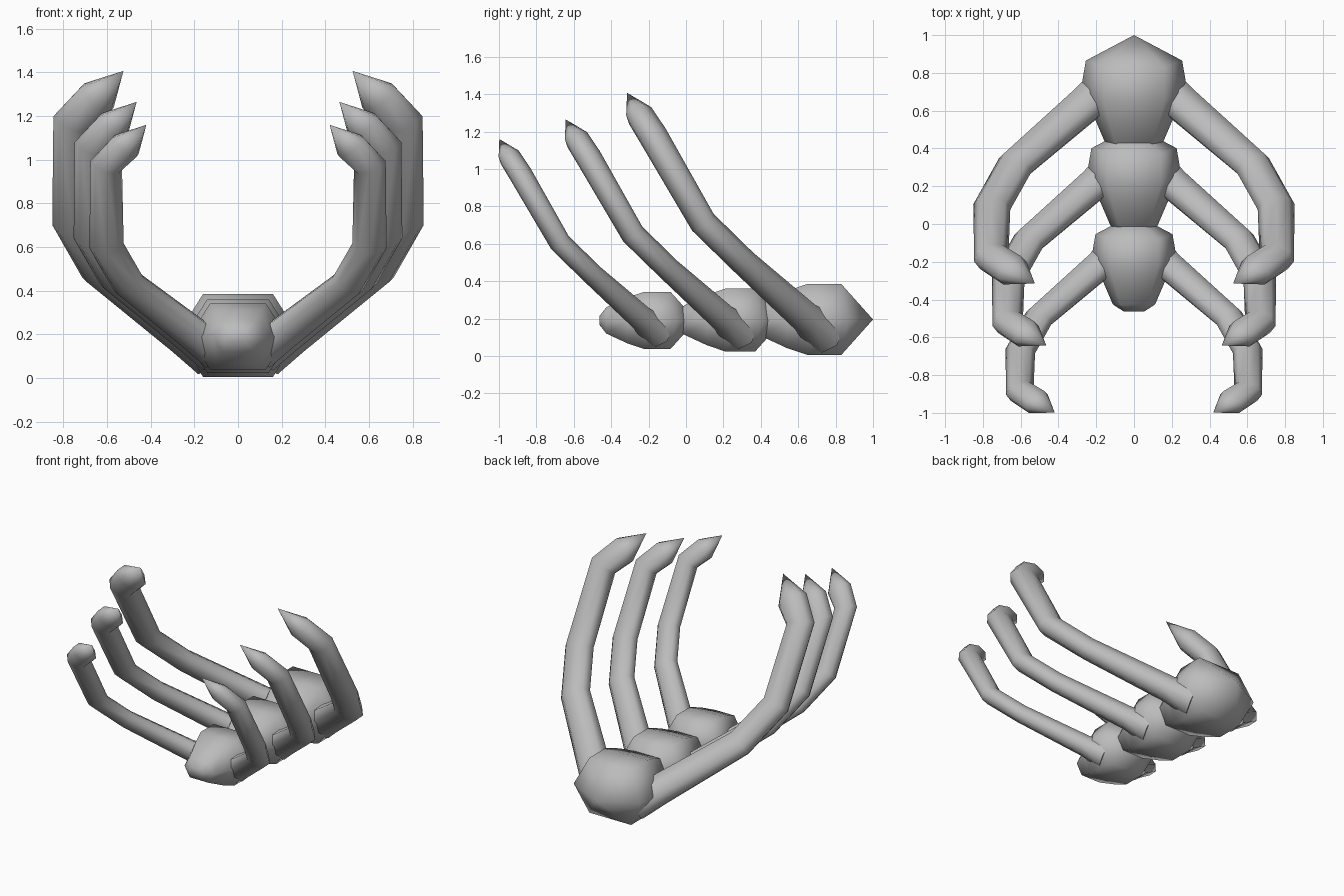
import bpy, bmesh
from math import cos, sin, tau, radians
from mathutils import Vector

default = bpy.data.objects.get("Cube")
if default:
    bpy.data.objects.remove(default, do_unlink=True)

bone = bpy.data.materials.new("bone_grey")
bone.use_nodes = True
bone.diffuse_color = (0.5, 0.5, 0.5, 1)
bone.node_tree.nodes["Principled BSDF"].inputs["Base Color"].default_value = (0.5, 0.5, 0.5, 1)


def loft(name, rings, place, smooth, mirror=False):
    """Skin a row of rings; a one-point ring closes an end to a tip."""
    bm = bmesh.new()
    rows = [[bm.verts.new(place(p)) for p in ring] for ring in rings]
    for a, b in zip(rows, rows[1:]):
        n = max(len(a), len(b))
        for i in range(n):
            j = (i + 1) % n
            quad = [a[i % len(a)], a[j % len(a)], b[j % len(b)], b[i % len(b)]]
            bm.faces.new(list(dict.fromkeys(quad)))
    for end in (rows[0], rows[-1]):
        if len(end) > 2:
            bm.faces.new(end)
    bmesh.ops.recalc_face_normals(bm, faces=bm.faces)
    mesh = bpy.data.meshes.new(name)
    bm.to_mesh(mesh)
    bm.free()
    mesh.materials.append(bone)
    ob = bpy.data.objects.new(name, mesh)
    bpy.context.collection.objects.link(ob)
    if mirror:
        ob.modifiers.new("mirror", "MIRROR")
    bpy.ops.object.select_all(action="DESELECT")
    ob.select_set(True)
    bpy.context.view_layer.objects.active = ob
    bpy.ops.object.shade_smooth_by_angle(angle=radians(smooth))


def body_ring(y, side_y, side, flat, height):
    """Six-sided section: flat top and bottom, a corner at each side."""
    return [Vector(p) for p in ((flat, y, height), (side, side_y, 0), (flat, y, -height),
                                (-flat, y, -height), (-side, side_y, 0), (-flat, y, height))]


def tube_rings(path, sides=8):
    """Oval sections across a path of (centre, width, thickness), last point is the tip."""
    pts = [Vector(p) for p, w, h in path]
    rings = []
    for i, (p, w, h) in enumerate(path[:-1]):
        t = (pts[i + 1] - pts[i]).normalized()
        if i:
            t = (t + (pts[i] - pts[i - 1]).normalized()).normalized()
        u = t.cross(Vector((0, 1, 1))).normalized()
        v = t.cross(u)
        rings.append([pts[i] + w * cos(tau * k / sides) * u + h * sin(tau * k / sides) * v
                      for k in range(sides)])
    return rings + [[pts[-1]]]


# Vertebra, measured from the middle of its rear shoulder
BODY = [
    [Vector((0, 0.17, 0))],
    body_ring(0, 0.035, 0.255, 0.16, 0.19),
    body_ring(-0.18, -0.11, 0.28, 0.16, 0.19),
    body_ring(-0.29, -0.29, 0.2, 0.13, 0.153),
    body_ring(-0.43, -0.43, 0.14, 0.09, 0.088),
    body_ring(-0.475, -0.475, 0.07, 0.04, 0.03),
]

# Rib on the left, flared at the root, sweeping out, forward and up to a hooked point
RIB = [
    ((0.12, -0.1, -0.06), 0.145, 0.12),
    ((0.25, -0.19, 0.01), 0.11, 0.085),
    ((0.63, -0.52, 0.305), 0.1, 0.072),
    ((0.753, -0.74, 0.52), 0.1, 0.073),
    ((0.755, -1.005, 0.98), 0.097, 0.078),
    ((0.645, -1.075, 1.09), 0.1, 0.075),
    ((0.525, -1.145, 1.212), 0, 0),
]

# Three segments, shrinking toward the front
for label, y, z, size in (("rear", 0.83, 0.195, 1), ("middle", 0.37, 0.192, 0.885),
                          ("front", -0.082, 0.19, 0.8)):
    def place(p):
        return p * size + Vector((0, y, z))
    loft(label + "_vertebra", BODY, place, 65)
    loft(label + "_ribs", tube_rings(RIB), place, 65, mirror=True)
